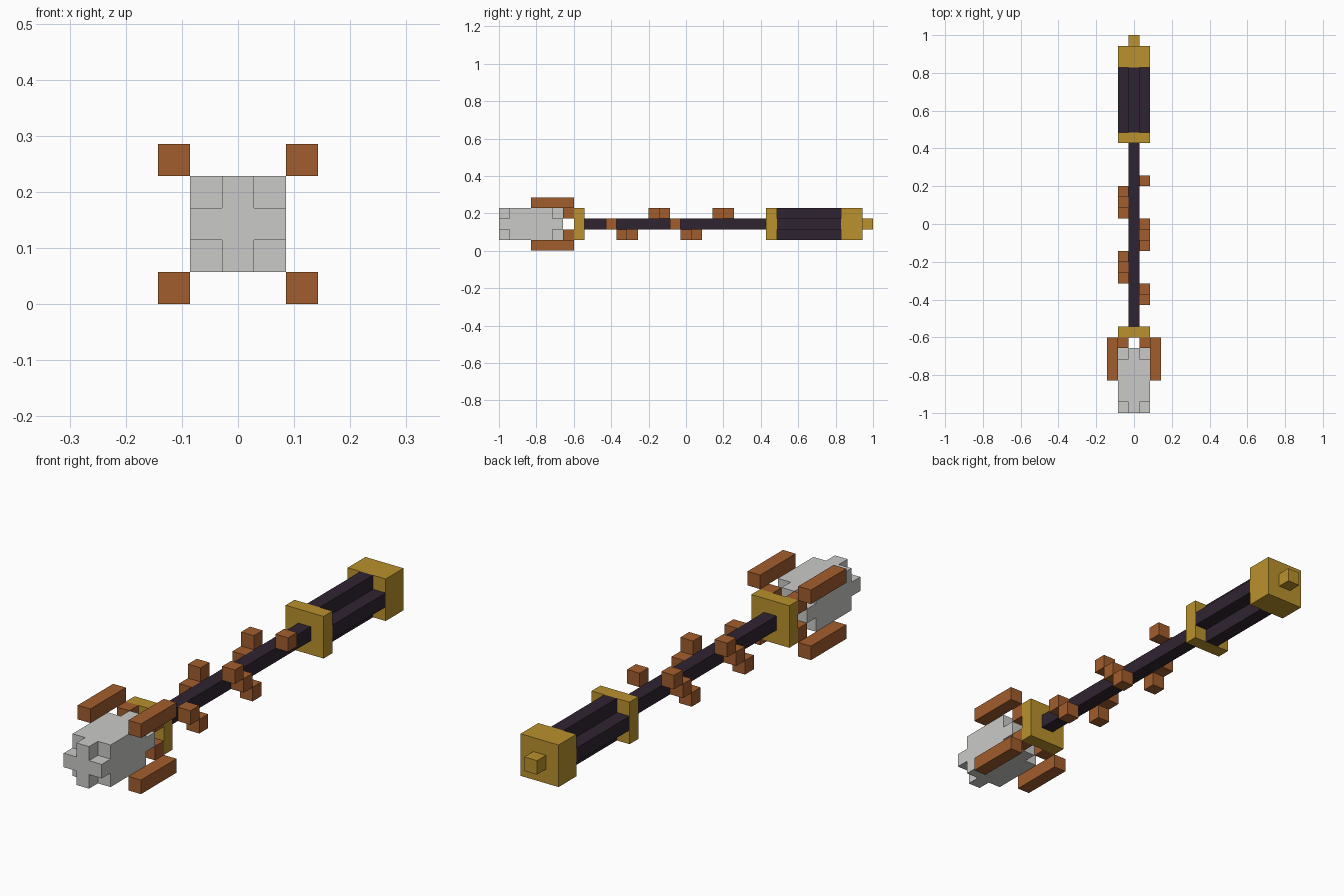
import bpy
import bmesh

cube = bpy.data.objects.get("Cube")
if cube:
    bpy.data.objects.remove(cube, do_unlink=True)

U = 2 / 35        # one block
MID = 2.5 * U     # height of the long axis


def material(name, rgb):
    m = bpy.data.materials.new(name)
    m.use_nodes = True
    color = (*rgb, 1)
    m.diffuse_color = color
    m.node_tree.nodes["Principled BSDF"].inputs["Base Color"].default_value = color
    return m


GREY = material("pale grey", (0.59, 0.59, 0.58))
BROWN = material("copper brown", (0.36, 0.11, 0.026))
GOLD = material("gold", (0.49, 0.287, 0.026))
DARK = material("dark purple", (0.03, 0.0176, 0.031))


def square(half):
    return [(-half, -half), (half, -half), (half, half), (-half, half)]


def plus(a, b):
    # One arm corner triple, turned four times about the axis
    points, arm = [], [(b, -a), (b, a), (a, a)]
    for _ in range(4):
        points += arm
        arm = [(-z, x) for x, z in arm]
    return points


def prism(name, profile, start, length, mat, x=0, z=0):
    """Extrude a cross-section along y; all measures are in blocks."""
    bm = bmesh.new()
    y = -1 + start * U
    face = bm.faces.new([bm.verts.new(((px + x) * U, y, (pz + z) * U + MID))
                         for px, pz in profile])
    out = bmesh.ops.extrude_face_region(bm, geom=[face])
    moved = [v for v in out["geom"] if isinstance(v, bmesh.types.BMVert)]
    bmesh.ops.translate(bm, verts=moved, vec=(0, length * U, 0))
    bmesh.ops.recalc_face_normals(bm, faces=bm.faces)
    mesh = bpy.data.meshes.new(name)
    bm.to_mesh(mesh)
    bm.free()
    mesh.materials.append(mat)
    ob = bpy.data.objects.new(name, mesh)
    bpy.context.collection.objects.link(ob)
    return ob


BLOCK, WIDE, CROSS = square(0.5), square(1.5), plus(0.5, 1.5)

# Head: square core with a cross-shaped step at each end
prism("head_front_step", CROSS, 0, 1, GREY)
prism("head_core", WIDE, 1, 4, GREY)
prism("head_back_step", CROSS, 5, 1, GREY)

# Four claws around the head, each on a small corner block
for sx, side in ((1, "left"), (-1, "right")):
    for sz, level in ((1, "upper"), (-1, "lower")):
        prism(f"{level}_{side}_claw", BLOCK, 3, 4, BROWN, 2 * sx, 2 * sz)
        prism(f"{level}_{side}_claw_root", BLOCK, 6, 1, BROWN, sx, sz)

# Shaft, grip and gold fittings
prism("head_collar", WIDE, 7, 1, GOLD)
prism("shaft", BLOCK, 8, 17, DARK)
prism("grip_collar", WIDE, 25, 1, GOLD)
prism("grip", CROSS, 26, 6, DARK)
prism("pommel", WIDE, 32, 2, GOLD)
prism("pommel_tip", BLOCK, 34, 1, GOLD)

# Vine blocks winding around the shaft
TURN = [(1, 0), (1, -1), (-1, -1), (-1, 0), (-1, 1), (1, 1)]
for i in range(12):
    x, z = TURN[i % 6]
    prism(f"vine_block_{i + 1}", BLOCK, 10 + i, 1, BROWN, x, z)
